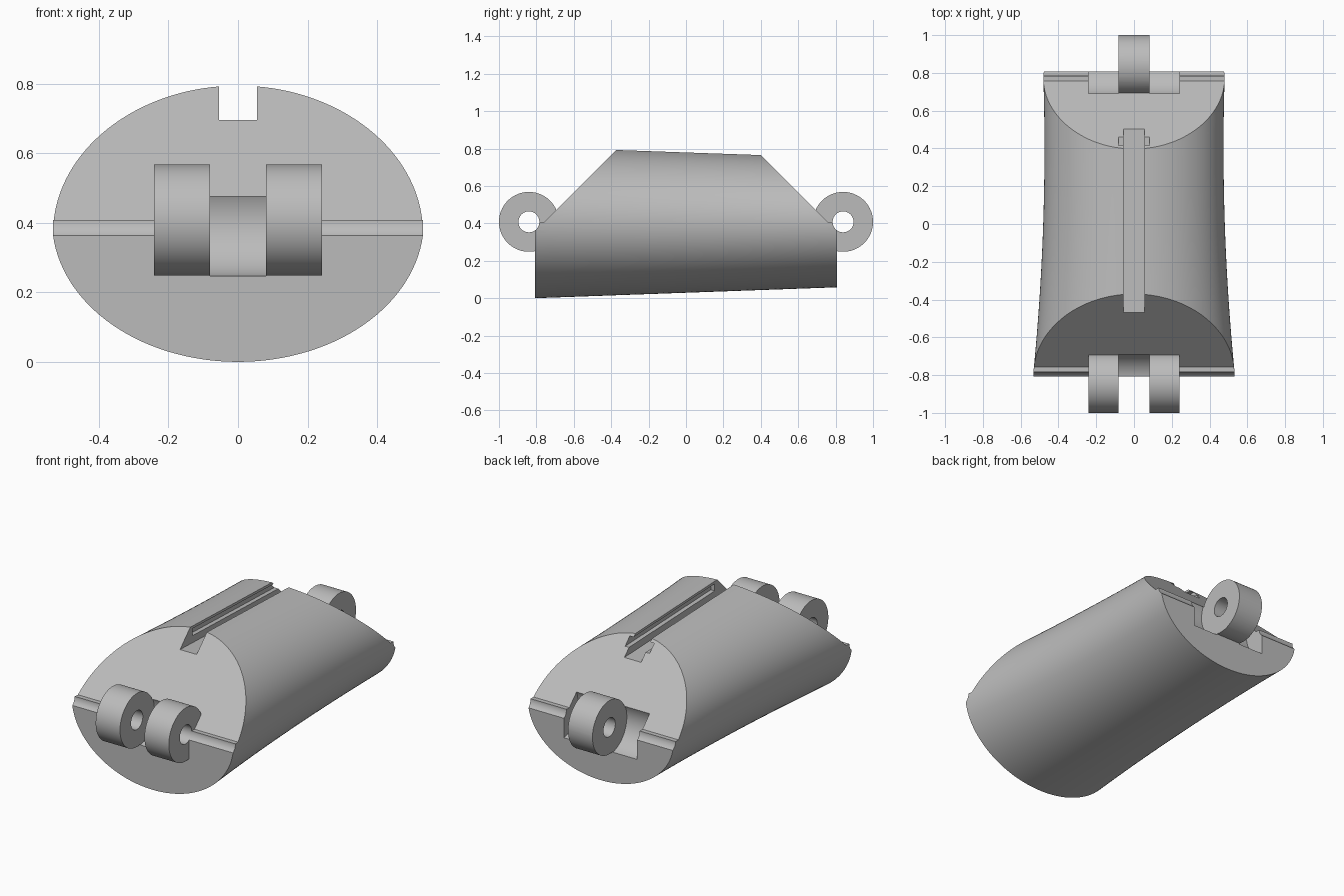
import bpy, bmesh, math

cube = bpy.data.objects.get("Cube")
if cube:
    bpy.data.objects.remove(cube, do_unlink=True)

grey = bpy.data.materials.new("plain_grey")
grey.use_nodes = True
colour = (0.5, 0.5, 0.5, 1)
grey.diffuse_color = colour
grey.node_tree.nodes["Principled BSDF"].inputs["Base Color"].default_value = colour

AXIS_Y, AXIS_Z = 0.84, 0.408      # hinge pin axis
KNUCKLE_R, PIN_R, CLEAR_R = 0.16, 0.056, 0.165
KNUCKLE_IN, KNUCKLE_OUT = 0.081, 0.242
END = 0.807                       # half length of the shell


def finish(name, bm):
    bmesh.ops.recalc_face_normals(bm, faces=bm.faces)
    mesh = bpy.data.meshes.new(name)
    bm.to_mesh(mesh)
    bm.free()
    mesh.materials.append(grey)
    ob = bpy.data.objects.new(name, mesh)
    bpy.context.collection.objects.link(ob)
    return ob


def skin(name, rings):
    """Loft closed rings of points and cap both ends."""
    bm = bmesh.new()
    loops = [[bm.verts.new(p) for p in ring] for ring in rings]
    n = len(loops[0])
    for a, b in zip(loops, loops[1:]):
        for i in range(n):
            j = (i + 1) % n
            bm.faces.new((a[i], a[j], b[j], b[i]))
    bm.faces.new(loops[0])
    bm.faces.new(loops[-1])
    return finish(name, bm)


def prism(name, profile, x0, x1):
    """Extrude a side profile of (y, z) points across x."""
    return skin(name, [[(x, y, z) for y, z in profile] for x in (x0, x1)])


def cylinder(name, side, radius, x0, x1, n=72):
    turns = [math.tau * (i + 0.5) / n for i in range(n)]
    return prism(name, [(side * AXIS_Y + radius * math.cos(t),
                         AXIS_Z + radius * math.sin(t)) for t in turns], x0, x1)


def combine(target, tool, operation):
    mod = target.modifiers.new("combine", 'BOOLEAN')
    mod.operation, mod.solver, mod.object = operation, 'EXACT', tool
    bpy.context.view_layer.objects.active = target
    bpy.ops.object.modifier_apply(modifier=mod.name)
    bpy.data.objects.remove(tool, do_unlink=True)


# Tapered, slightly waisted elliptical shell
def section(y, n=128):
    top, bottom = 0.7815 - 0.035 * y, 0.029 + 0.036 * y
    half_width = 0.474 + 0.0417 * (y - 0.4) ** 2
    mid, half_height = (top + bottom) / 2, (top - bottom) / 2
    return [(half_width * math.sin(math.tau * i / n), y,
             mid + half_height * math.cos(math.tau * i / n)) for i in range(n)]


STEPS = 20
body = skin("hinged_link_body",
            [section(END * (2 * i / STEPS - 1)) for i in range(STEPS + 1)])

# Sloped ends with a small flat ledge at hinge height
ledge, rise = 0.757, 0.6
outline = [(-1, -0.2), (1, -0.2), (1, AXIS_Z), (ledge, AXIS_Z),
           (ledge - rise, AXIS_Z + rise), (rise - ledge, AXIS_Z + rise),
           (-ledge, AXIS_Z), (-1, AXIS_Z)]
combine(body, prism("end_slopes", outline, -1, 1), 'INTERSECT')


# Top slot, running parallel to the top line, with undercut side grooves
def band(y0, y1, low, high):
    def floor(y):
        return 0.679 - 0.035 * y
    return [(y0, floor(y0) + low), (y1, floor(y1) + low),
            (y1, floor(y1) + high), (y0, floor(y0) + high)]


combine(body, prism("slot", band(-0.9, 0.9, 0, 0.3), -0.055, 0.055), 'DIFFERENCE')
combine(body, prism("groove", band(-0.35, 0.9, 0.042, 0.085), -0.081, 0.081), 'DIFFERENCE')

# Front fork: two knuckles with a clearance pocket between them
combine(body, cylinder("front_knuckles", -1, KNUCKLE_R, -KNUCKLE_OUT, KNUCKLE_OUT), 'UNION')
combine(body, cylinder("front_pocket", -1, CLEAR_R, -KNUCKLE_IN, KNUCKLE_IN), 'DIFFERENCE')

# Back tongue: one knuckle with a clearance pocket on each side
combine(body, cylinder("back_knuckle", 1, KNUCKLE_R, -KNUCKLE_IN, KNUCKLE_IN), 'UNION')
for x0, x1 in ((-KNUCKLE_OUT, -KNUCKLE_IN), (KNUCKLE_IN, KNUCKLE_OUT)):
    combine(body, cylinder("back_pocket", 1, CLEAR_R, x0, x1), 'DIFFERENCE')

# Pin holes through the full width
for side in (-1, 1):
    combine(body, cylinder("pin_hole", side, PIN_R, -1, 1, 48), 'DIFFERENCE')

bpy.ops.object.select_all(action='DESELECT')
body.select_set(True)
bpy.context.view_layer.objects.active = body
bpy.ops.object.shade_smooth_by_angle(angle=math.radians(25))
